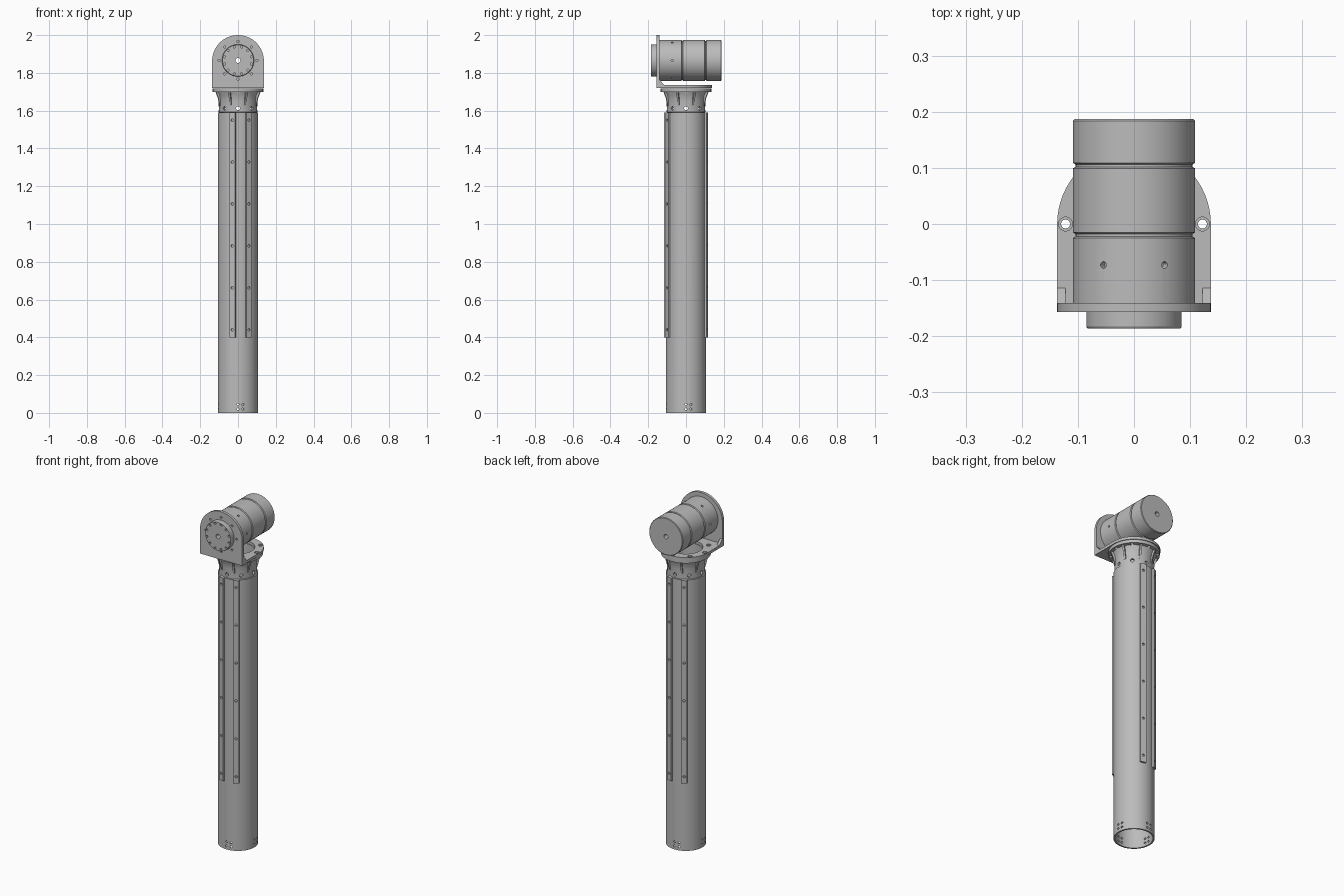
import bpy, bmesh, math
from math import pi, sin, cos, radians
from mathutils import Matrix, Vector

cube = bpy.data.objects.get("Cube")
if cube:
    bpy.data.objects.remove(cube, do_unlink=True)

grey = bpy.data.materials.new("machined_grey")
grey.use_nodes = True
grey.diffuse_color = (0.5, 0.5, 0.5, 1)
grey.node_tree.nodes["Principled BSDF"].inputs["Base Color"].default_value = (0.5, 0.5, 0.5, 1)

AXIS_Z = 1.866      # height of the motor axis
ALONG_Y = Matrix.Translation((0, 0, AXIS_Z)) @ Matrix.Rotation(-pi / 2, 4, "X")


def facing(angle):
    """Rotation taking the front (-y) to an angle round z, in degrees."""
    return Matrix.Rotation(radians(angle), 4, "Z")


def make(name, bm):
    bmesh.ops.recalc_face_normals(bm, faces=bm.faces)
    mesh = bpy.data.meshes.new(name)
    bm.to_mesh(mesh)
    bm.free()
    mesh.materials.append(grey)
    obj = bpy.data.objects.new(name, mesh)
    bpy.context.collection.objects.link(obj)
    return obj


def smooth(obj):
    bpy.ops.object.select_all(action="DESELECT")
    obj.select_set(True)
    bpy.context.view_layer.objects.active = obj
    bpy.ops.object.shade_smooth_by_angle(angle=radians(30))


def lathe(name, profile, matrix=Matrix(), steps=64):
    """Turn a closed (radius, height) profile into a ring."""
    bm = bmesh.new()
    rings = [[bm.verts.new(matrix @ Vector((r * cos(2 * pi * i / steps), r * sin(2 * pi * i / steps), h)))
              for r, h in profile] for i in range(steps)]
    n = len(profile)
    for i in range(steps):
        a, b = rings[i], rings[(i + 1) % steps]
        for j in range(n):
            k = (j + 1) % n
            bm.faces.new((a[j], b[j], b[k], a[k]))
    return make(name, bm)


def prism(bm, points, offset, matrix=Matrix()):
    """Extrude a flat polygon along an offset vector."""
    face = bm.faces.new([bm.verts.new(matrix @ Vector(p)) for p in points])
    moved = bmesh.ops.extrude_face_region(bm, geom=[face])["geom"]
    bmesh.ops.translate(bm, verts=[v for v in moved if isinstance(v, bmesh.types.BMVert)],
                        vec=matrix.to_3x3() @ Vector(offset))


def drill(bm, centre, axis, radius, depth, sides=16):
    turn = Vector(axis).to_track_quat("Z", "Y").to_matrix().to_4x4()
    bmesh.ops.create_cone(bm, cap_ends=True, segments=sides, radius1=radius, radius2=radius,
                          depth=depth, matrix=Matrix.Translation(centre) @ turn)


def cut(obj, bm):
    """Subtract the drilled shapes, then discard the cutter."""
    cutter = make("hole_cutter", bm)
    cutter.hide_render = True
    mod = obj.modifiers.new("holes", "BOOLEAN")
    mod.object, mod.solver = cutter, "EXACT"
    graph = bpy.context.evaluated_depsgraph_get()
    mesh = bpy.data.meshes.new_from_object(obj.evaluated_get(graph))
    obj.modifiers.clear()
    obj.data = mesh
    bpy.data.objects.remove(cutter, do_unlink=True)


# Main tube with groups of fixing holes near its foot
tube = lathe("main_tube", [(0.107, 0), (0.107, 1.59), (0.098, 1.59), (0.098, 0)])
bm = bmesh.new()
for side in range(4):
    for angle in (0, 14):
        d = facing(90 * side + angle) @ Vector((0, -1, 0))
        for z in (0.02, 0.045):
            drill(bm, d * 0.103 + Vector((0, 0, z)), d, 0.006, 0.03)
cut(tube, bm)
smooth(tube)

# Four mounting rails, each a flat strip with six screw holes
for number, angle in enumerate((-15, 30, 165, 210), 1):
    m = facing(angle)
    bm = bmesh.new()
    prism(bm, [(-0.016, -0.1, 0.4), (0.016, -0.1, 0.4), (0.016, -0.117, 0.4), (-0.016, -0.117, 0.4)],
          (0, 0, 1.19), m)
    rail = make(f"rail_{number}", bm)
    bm = bmesh.new()
    for i in range(6):
        drill(bm, m @ Vector((0, -0.117, 0.44 + 0.222 * i)), m @ Vector((0, -1, 0)), 0.007, 0.018)
    cut(rail, bm)

# Flanged collar on the tube top
collar = lathe("collar", [(0.098, 1.56), (0.098, 1.59), (0.102, 1.592), (0.102, 1.65), (0.107, 1.68),
                          (0.115, 1.698), (0.134, 1.7), (0.134, 1.718), (0.088, 1.718), (0.088, 1.56)])
bolt_dirs = [facing(45 * i) @ Vector((0, -1, 0)) for i in range(8)]
bm = bmesh.new()
for d in bolt_dirs:
    drill(bm, d * 0.1 + Vector((0, 0, 1.612)), d, 0.01, 0.04)
    drill(bm, d * 0.122 + Vector((0, 0, 1.71)), (0, 0, 1), 0.008, 0.05)
cut(collar, bm)
smooth(collar)

# Tapered ribs under the flange
bm = bmesh.new()
for i in range(8):
    prism(bm, [(-0.005, -0.098, 1.625), (-0.005, -0.104, 1.625), (-0.005, -0.115, 1.67),
               (-0.005, -0.128, 1.702), (-0.005, -0.098, 1.702)], (0.01, 0, 0), facing(45 * i + 22.5))
make("collar_ribs", bm)

# Bracket base: square at the front, round at the back
W = 0.137
arc = [(W * cos(pi * i / 32), W * sin(pi * i / 32)) for i in range(33)]
bm = bmesh.new()
prism(bm, [(x, y, 1.719) for x, y in arc] + [(-W, -0.157, 1.719), (W, -0.157, 1.719)], (0, 0, 0.016))
base = make("bracket_base", bm)
bm = bmesh.new()
drill(bm, (0, 0, 1.727), (0, 0, 1), 0.09, 0.1, 48)
for d in bolt_dirs:
    spot = d * 0.122
    drill(bm, spot + Vector((0, 0, 1.727)), (0, 0, 1), 0.008, 0.1)
cut(base, bm)
bm = bmesh.new()
for d in bolt_dirs:
    drill(bm, d * 0.122 + Vector((0, 0, 1.735)), (0, 0, 1), 0.0125, 0.012)
cut(base, bm)
smooth(base)

# Upright bracket plate with arched top
bm = bmesh.new()
prism(bm, [(x, -0.157, AXIS_Z - 0.003 + y) for x, y in arc] + [(-W, -0.157, 1.735), (W, -0.157, 1.735)],
      (0, 0.016, 0))
plate = make("bracket_plate", bm)
bm = bmesh.new()
drill(bm, (0, -0.15, AXIS_Z), (0, 1, 0), 0.03, 0.1)
for i in range(8):
    a = pi * i / 4
    drill(bm, (0.1 * cos(a), -0.157, AXIS_Z + 0.1 * sin(a)), (0, 1, 0), 0.006, 0.016)
cut(plate, bm)
smooth(plate)

# Corner gussets
bm = bmesh.new()
for x in (-W, W - 0.015):
    prism(bm, [(x, -0.142, 1.734), (x, -0.113, 1.734), (x, -0.142, 1.765)], (0.015, 0, 0))
make("bracket_gussets", bm)

# Motor body: bored through, two grooves, chamfered end
R, BORE = 0.109, 0.013
profile = [(BORE, -0.141), (R, -0.141)]
for y in (-0.02, 0.104):
    profile += [(R, y - 0.005), (R - 0.005, y - 0.002), (R - 0.005, y + 0.002), (R, y + 0.005)]
profile += [(R, 0.184), (R - 0.003, 0.187), (BORE, 0.187)]
motor = lathe("motor_body", profile, ALONG_Y)
bm = bmesh.new()
for i in range(6):
    a = radians(60 * i)
    d = Vector((cos(a), 0, sin(a)))
    drill(bm, d * R + Vector((0, -0.073, AXIS_Z)), d, 0.006, 0.03)
cut(motor, bm)
smooth(motor)

# Front drive hub with its ring of screw holes
hub = lathe("drive_hub", [(BORE, -0.142), (0.085, -0.142), (0.085, -0.183), (0.083, -0.186), (BORE, -0.186)],
            ALONG_Y)
bm = bmesh.new()
for i in range(12):
    a = pi * (i + 0.5) / 6
    drill(bm, (0.074 * cos(a), -0.186, AXIS_Z + 0.074 * sin(a)), (0, 1, 0), 0.006, 0.02)
cut(hub, bm)
smooth(hub)
